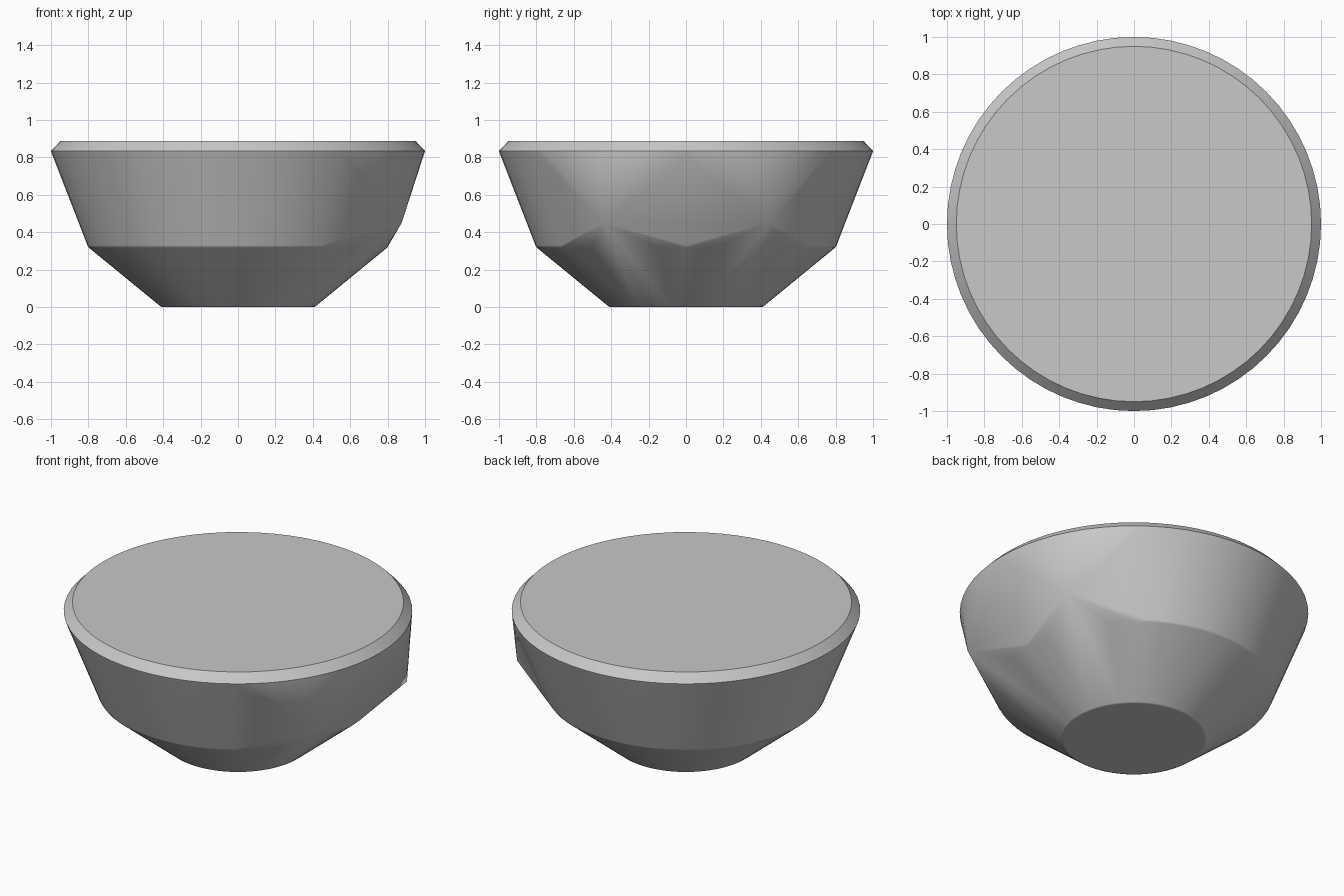
import bpy
import bmesh
from math import cos, sin, tau, radians

cube = bpy.data.objects.get("Cube")
if cube:
    bpy.data.objects.remove(cube)

# Plain grey material
grey = bpy.data.materials.new("plain_grey")
grey.use_nodes = True
colour = (0.58, 0.58, 0.58, 1)
grey.diffuse_color = colour
grey.node_tree.nodes["Principled BSDF"].inputs["Base Color"].default_value = colour

# Radius and height of each ring, with narrow bevels at the foot and waist
SEGMENTS = 64
profile = [(0.405, 0), (0.417, 0.006), (0.797, 0.317), (0.805, 0.33),
           (0.996, 0.822), (1.0, 0.835), (0.95, 0.887)]

bm = bmesh.new()
for radius, z in profile:
    for i in range(SEGMENTS):
        a = tau * i / SEGMENTS
        bm.verts.new((radius * cos(a), radius * sin(a), z))

# Two corners pulled out of the left side
for side in (-1, 1):
    bm.verts.new((0.875, side * 0.44, 0.45))

# Stretch one convex skin over the rings and corners
hull = bmesh.ops.convex_hull(bm, input=bm.verts[:])
unused = {v for v in hull["geom_interior"] + hull["geom_unused"]
          if isinstance(v, bmesh.types.BMVert)}
bmesh.ops.delete(bm, geom=list(unused), context='VERTS')
bmesh.ops.dissolve_limit(bm, angle_limit=radians(0.5),
                         verts=bm.verts[:], edges=bm.edges[:])
bmesh.ops.recalc_face_normals(bm, faces=bm.faces[:])

mesh = bpy.data.meshes.new("tapered_bowl_body")
bm.to_mesh(mesh)
bm.free()
mesh.materials.append(grey)
body = bpy.data.objects.new("tapered_bowl_body", mesh)
bpy.context.collection.objects.link(body)

# Smooth sides with a sharp rim and flat top
bpy.ops.object.select_all(action='DESELECT')
body.select_set(True)
bpy.context.view_layer.objects.active = body
bpy.ops.object.shade_smooth_by_angle(angle=radians(30))
weighted = body.modifiers.new("weighted_normals", 'WEIGHTED_NORMAL')
weighted.keep_sharp = True
